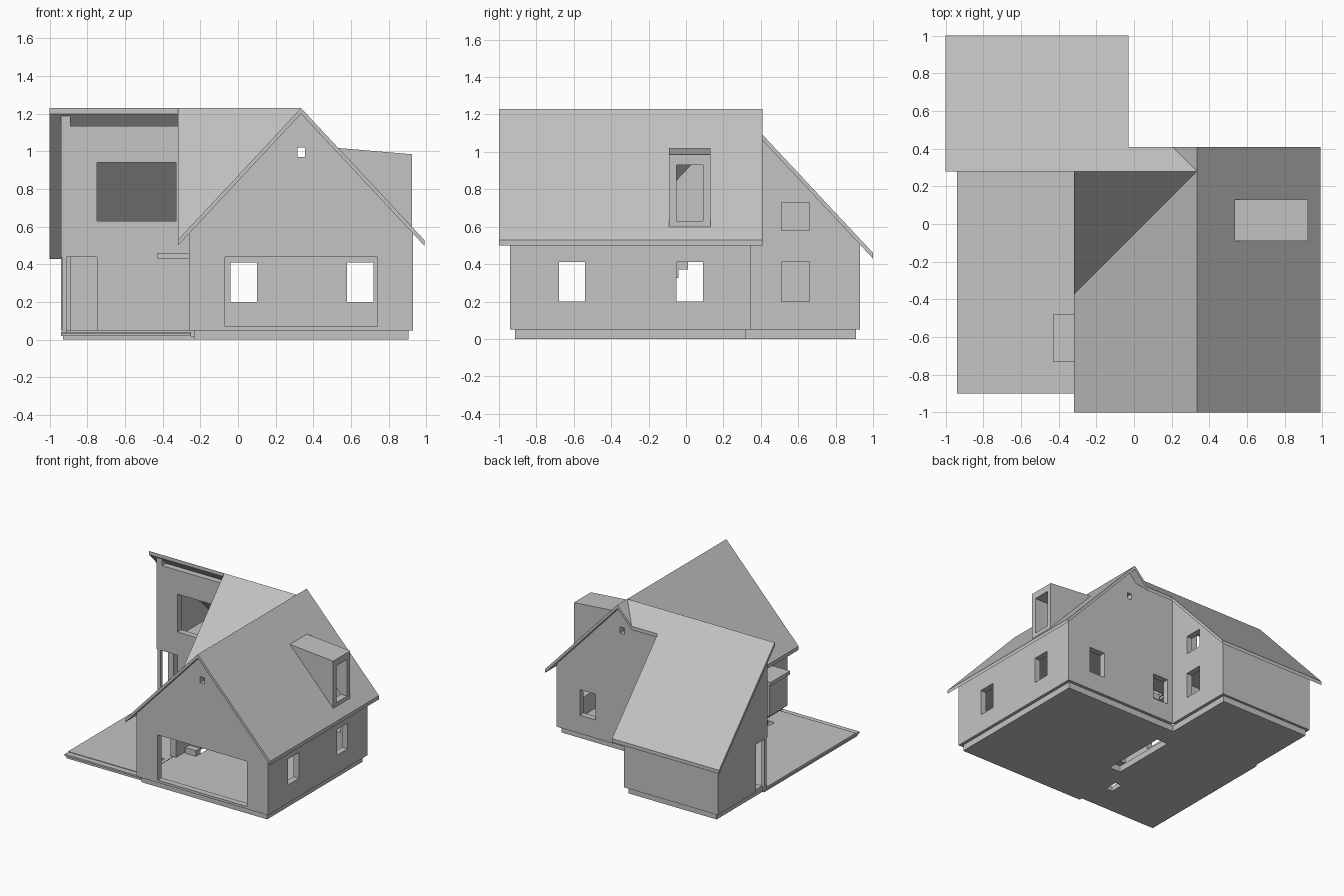
import bpy, bmesh

if "Cube" in bpy.data.objects:
    bpy.data.objects.remove(bpy.data.objects["Cube"], do_unlink=True)

# One plain material for the whole house
GRAY = (0.55, 0.55, 0.55, 1)
mat = bpy.data.materials.new("light_gray")
mat.use_nodes = True
mat.diffuse_color = GRAY
bsdf = next(n for n in mat.node_tree.nodes if n.type == "BSDF_PRINCIPLED")
bsdf.inputs["Base Color"].default_value = GRAY

RIDGE_X, RIDGE_Y, TOP, PITCH, SLAB = 0.335, 0.28, 1.23, 1.07, 0.03
T = 0.05          # wall thickness
BASE = 0.05       # top of the plinth


def main_z(x):
    return TOP - PITCH * abs(x - RIDGE_X)


def wing_z(y):
    return TOP - PITCH * abs(y - RIDGE_Y)


def finish(name, bm):
    bmesh.ops.recalc_face_normals(bm, faces=bm.faces)
    mesh = bpy.data.meshes.new(name)
    bm.to_mesh(mesh)
    bm.free()
    mesh.materials.append(mat)
    obj = bpy.data.objects.new(name, mesh)
    bpy.context.scene.collection.objects.link(obj)
    return obj


def add_prism(bm, rings):
    """Join two matching rings of points into a closed solid."""
    low, high = [[bm.verts.new(p) for p in ring] for ring in rings]
    n = len(low)
    bm.faces.new(low[::-1])
    bm.faces.new(high)
    for i in range(n):
        j = (i + 1) % n
        bm.faces.new((low[i], low[j], high[j], high[i]))


def prism(name, axis, pts, a, b):
    """Extrude a flat outline along an axis from a to b."""
    place = {"x": lambda p, d: (d, p[0], p[1]),
             "y": lambda p, d: (p[0], d, p[1]),
             "z": lambda p, d: (p[0], p[1], d)}[axis]
    bm = bmesh.new()
    add_prism(bm, [[place(p, d) for p in pts] for d in (a, b)])
    return finish(name, bm)


def rect(a0, a1, b0, b1):
    return [(a0, b0), (a1, b0), (a1, b1), (a0, b1)]


def box(name, x, y, z):
    return prism(name, "z", rect(*x, *y), *z)


def cut(obj, boxes):
    """Cut box-shaped openings out of a part."""
    bm = bmesh.new()
    for x, y, z in boxes:
        add_prism(bm, [[(px, py, h) for px, py in rect(*x, *y)] for h in z])
    cutter = finish("opening_cutter", bm)
    cutter.hide_render = True
    mod = obj.modifiers.new("openings", "BOOLEAN")
    mod.operation, mod.solver, mod.object = "DIFFERENCE", "EXACT", cutter
    bpy.context.view_layer.update()
    graph = bpy.context.evaluated_depsgraph_get()
    mesh = bpy.data.meshes.new_from_object(obj.evaluated_get(graph))
    obj.modifiers.clear()
    obj.data = mesh
    bpy.data.objects.remove(cutter, do_unlink=True)


def roof(name, outline, height):
    """Sloping slab over a plan outline."""
    bm = bmesh.new()
    add_prism(bm, [[(x, y, height(x, y) - d) for x, y in outline] for d in (SLAB, 0)])
    return finish(name, bm)


# Roof planes, meeting along the valleys
by_main = lambda x, y: main_z(x)
by_wing = lambda x, y: wing_z(y)
peak = (RIDGE_X, RIDGE_Y)
valley_foot = (-0.32, -0.375)
valley_back = (0.205, 0.41)
right_roof = roof("main_roof_right", rect(RIDGE_X, 0.99, -1, 0.41), by_main)
roof("main_roof_left", [(RIDGE_X, -1), peak, valley_foot, (-0.32, -1)], by_main)
roof("main_roof_left_back", [peak, (RIDGE_X, 0.41), valley_back], by_main)
roof("wing_roof_front", [valley_foot, peak, (-0.32, RIDGE_Y)], by_wing)
roof("wing_roof_back", [(-1, RIDGE_Y), peak, valley_back, (-0.03, 0.41),
                        (-0.03, 1), (-1, 1)], by_wing)

# Main walls
EAVE = main_z(0.93) - SLAB
APEX = TOP - SLAB
WIN = (0.2, 0.41)
VENT = ((0.315, 0.355), (0.97, 1.02))
front = prism("front_wall", "y", [(-0.26, BASE), (0.93, BASE), (0.93, EAVE),
                                  (RIDGE_X, APEX), (-0.26, EAVE)], -0.94, -0.94 + T)
cut(front, [((-0.07, 0.74), (-1, -0.8), (0.07, 0.44)),
            (VENT[0], (-1, -0.8), VENT[1])])

back_top = wing_z(0.345) - SLAB
back = prism("main_back_wall", "y", [(-0.09, BASE), (0.93, BASE), (0.93, EAVE),
                                     (RIDGE_X, APEX), (0.27, back_top),
                                     (-0.09, back_top)], 0.345 - T, 0.345)
cut(back, [(x, (0.2, 0.4), WIN) for x in ((-0.04, 0.1), (0.58, 0.72))]
    + [(VENT[0], (0.2, 0.4), VENT[1])])

right = box("right_wall", (0.93 - T, 0.93), (-0.89, 0.295), (BASE, EAVE))
cut(right, [((0.8, 1), y, WIN) for y in ((-0.68, -0.54), (-0.05, 0.09))])

rise_y = RIDGE_Y - (APEX - EAVE) / PITCH
left = prism("left_wall", "x", [(-0.89, BASE), (0.29, BASE), (0.29, wing_z(0.29) - SLAB),
                                (RIDGE_Y, APEX), (rise_y, EAVE), (-0.89, EAVE)],
             -0.26, -0.26 + T)
cut(left, [((-0.3, -0.1), (-0.71, -0.5), (0, 0.43)),
           ((-0.3, -0.1), (-0.1, 0.15), (0.07, 0.43))])

# Wing walls, with a glazed corner left open
wing_front = box("wing_front_wall", (-0.94, -0.21), (0.29, 0.29 + T),
                 (BASE, wing_z(0.34) - SLAB))
cut(wing_front, [((-0.75, -0.33), (0.2, 0.4), (0.63, 0.94)),
                 ((-1, -0.75), (0.2, 0.4), (0, 0.44))])

LOW = wing_z(0.93) - SLAB


def wing_side(name, x, y0):
    return prism(name, "x", [(y0, BASE), (0.93, BASE), (0.93, LOW),
                             (y0, wing_z(y0) - SLAB)], x, x + T)


end = wing_side("wing_end_wall", -0.94, 0.29)
cut(end, [((-1, -0.8), (0.2, 0.44), (0, 0.44))])
side = wing_side("wing_side_wall", -0.14, 0.345)
cut(side, [((-0.2, 0), (0.51, 0.66), z) for z in (WIN, (0.58, 0.73))])
box("wing_back_wall", (-0.89, -0.14), (0.93 - T, 0.93), (BASE, LOW))
box("corner_post", (-0.935, -0.91), (0.295, 0.32), (0.04, 0.44))

# Dormer, open through to the attic
dormer = prism("dormer", "y", [(0.51, 1.02), (0.925, 0.985), (0.925, 0.59)], -0.09, 0.13)
dormer_hole = [((0.5, 1.1), (-0.05, 0.09), (0.63, 0.93))]
cut(dormer, dormer_hole)
cut(right_roof, dormer_hole)

# Plinth, floors and stairs
plinth = prism("plinth", "z", [(-0.235, -0.915), (0.905, -0.915), (0.905, 0.32),
                               (-0.115, 0.32), (-0.115, 0.91), (-0.915, 0.91),
                               (-0.915, 0.32), (-0.235, 0.32)], 0, BASE)
cut(plinth, [((-0.2, -0.1), (-0.4, 0.15), (-0.1, 0.2))])
upper = prism("upper_floor", "z", [(-0.21, -0.89), (0.88, -0.89), (0.88, 0.295),
                                   (-0.14, 0.295), (-0.14, 0.88), (-0.89, 0.88),
                                   (-0.89, 0.34), (-0.21, 0.34)], 0.45, 0.48)
cut(upper, [((-0.2, -0.1), (-0.3, 0.1), (0.4, 0.6))])
for i in range(9):
    y, z = -0.4 + 0.05 * i, BASE + 0.046 * i
    box(f"stair_{i + 1}", (-0.2, -0.1), (y, y + 0.06), (z, z + 0.046))

# Terrace with a mat well, and the canopy over the side door
hole = [((-0.34, -0.28), (-0.66, -0.55), (-0.1, 0.2))]
cut(box("terrace_base", (-0.93, -0.235), (-0.89, 0.32), (0, 0.02)), hole)
cut(box("terrace", (-0.94, -0.25), (-0.855, 0.31), (0.02, 0.04)), hole)
box("terrace_edge", (-0.94, -0.25), (-0.9, -0.855), (0.02, 0.035))
box("door_canopy", (-0.43, -0.26), (-0.73, -0.48), (0.43, 0.46))
